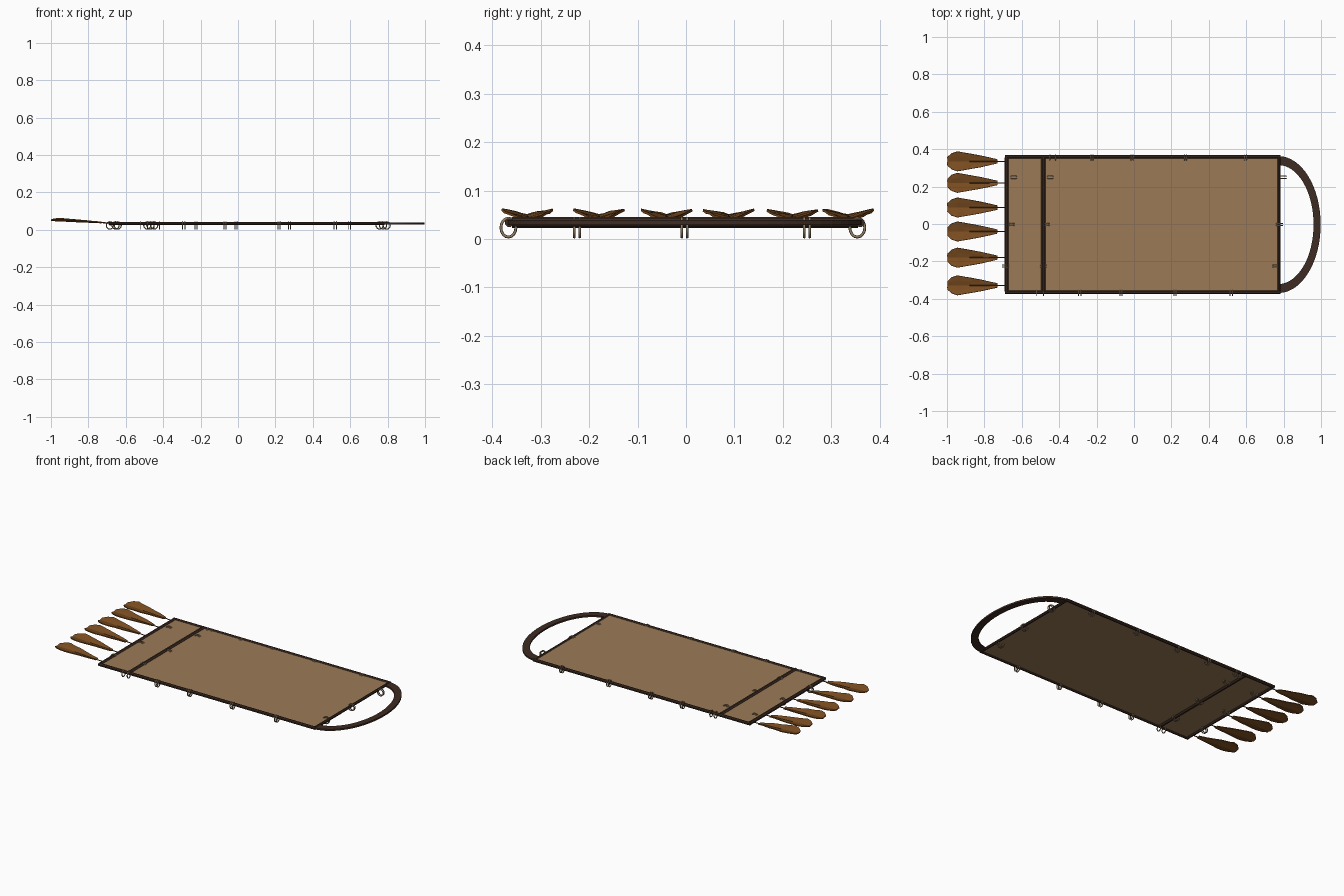
import bpy, bmesh, math, random
from mathutils import Vector, Matrix

if "Cube" in bpy.data.objects:
    bpy.data.objects.remove(bpy.data.objects["Cube"])

random.seed(4)


def mat(name, col):
    m = bpy.data.materials.new(name)
    m.diffuse_color = (*col, 1)
    m.use_nodes = True
    m.node_tree.nodes["Principled BSDF"].inputs["Base Color"].default_value = m.diffuse_color
    return m


HIDE = mat("tan hide", (0.33, 0.195, 0.093))
LEATHER = mat("dark leather", (0.048, 0.025, 0.016))
METAL = mat("dull brass", (0.30, 0.22, 0.13))
FEATHER = mat("rust feather", (0.20, 0.075, 0.015))
QUILL = mat("dark quill", (0.07, 0.035, 0.012))

Z = 0.034  # height of the hide and frame


def add(name, verts, faces, m, smooth=False):
    me = bpy.data.meshes.new(name)
    me.from_pydata(verts, [], faces)
    bm = bmesh.new()
    bm.from_mesh(me)
    bmesh.ops.recalc_face_normals(bm, faces=bm.faces)
    bm.to_mesh(me)
    bm.free()
    me.materials.append(m)
    if smooth:
        me.shade_smooth()
    ob = bpy.data.objects.new(name, me)
    bpy.context.collection.objects.link(ob)
    return ob


def box(name, x0, x1, y0, y1, z0, z1, m):
    v = [(x, y, z) for x in (x0, x1) for y in (y0, y1) for z in (z0, z1)]
    f = [(0, 1, 3, 2), (4, 6, 7, 5), (0, 4, 5, 1), (2, 3, 7, 6), (0, 2, 6, 4), (1, 5, 7, 3)]
    return add(name, v, f, m)


def rod(name, a, b, r, m, n=8):
    a, b = Vector(a), Vector(b)
    q = (b - a).to_track_quat('Z', 'Y')
    v = []
    for p in (a, b):
        for i in range(n):
            t = 2 * math.pi * (i + 0.5) / n
            v.append(p + q @ Vector((r * math.cos(t), r * math.sin(t), 0)))
    f = [(i, (i + 1) % n, n + (i + 1) % n, n + i) for i in range(n)]
    f += [tuple(range(n)), tuple(range(n, 2 * n))]
    return add(name, v, f, m)


def ring(name, c, axis, r=0.003, ra=0.0155, rz=0.0195, n=16, k=6):
    # slightly oval hoop; axis 'x' lies in the yz plane, 'y' in the xz plane
    v, f = [], []
    for i in range(n):
        t = 2 * math.pi * i / n
        for j in range(k):
            s = 2 * math.pi * j / k
            a = (ra + r * math.cos(s)) * math.cos(t)
            z = (rz + r * math.cos(s)) * math.sin(t)
            w = r * math.sin(s)
            off = (w, a, z) if axis == 'x' else (a, w, z)
            v.append([c[d] + off[d] for d in range(3)])
            f.append((i * k + j, i * k + (j + 1) % k,
                      (i + 1) % n * k + (j + 1) % k, (i + 1) % n * k + j))
    return add(name, v, f, METAL, True)


# stretched hide and its frame
box("hide_panel", -0.68, 0.775, -0.363, 0.357, Z - 0.003, Z + 0.003, HIDE)
for name, y in (("front_rail", -0.365), ("back_rail", 0.36)):
    rod(name, (-0.69, y, Z), (0.782, y, Z), 0.0095, LEATHER)
for name, x, r in (("feather_end_bar", -0.682, 0.011), ("divider_bar", -0.485, 0.0125),
                   ("handle_end_bar", 0.776, 0.0085)):
    rod(name, (x, -0.36, Z), (x, 0.355, Z), r, LEATHER)

# curved flat handle, thicker at the ends
N = 32
v, f = [], []
for i in range(N + 1):
    t = -math.pi / 2 + math.pi * i / N
    c, s = math.cos(t), math.sin(t)
    for z in (Z - 0.005, Z + 0.005):
        v.append((0.772 + 0.188 * c, 0.318 * s - 0.003, z))
        v.append((0.772 + 0.226 * c, 0.366 * s - 0.003, z))
    if i < N:
        b = 4 * i
        f += [(b, b + 1, b + 5, b + 4), (b + 2, b + 6, b + 7, b + 3),
              (b, b + 4, b + 6, b + 2), (b + 1, b + 3, b + 7, b + 5)]
f += [(0, 2, 3, 1), (4 * N, 4 * N + 1, 4 * N + 3, 4 * N + 2)]
add("handle", v, f, LEATHER)

# hoops on the long rails: paired hoops, plus two singles by the divider
RZ = 0.0235
for side, y, pairs, singles in (
        ("back", 0.354, (-0.225, -0.01, 0.275, 0.595), (-0.45, -0.42)),
        ("front", -0.367, (-0.29, -0.07, 0.22, 0.52), (-0.52, -0.485))):
    for x in pairs:
        for d in (-0.0055, 0.0055):
            ring(f"{side}_hoop", (x + d, y, RZ), 'x')
    for x in singles:
        ring(f"{side}_hoop", (x, y, RZ), 'x')

# paired hoops on the three cross bars
for y, xs in ((0.25, (-0.643, -0.448, 0.795)), (-0.003, (-0.655, -0.468, 0.775)),
              (-0.225, (-0.685, -0.485, 0.757))):
    for x in xs:
        for d in (-0.0055, 0.0055):
            ring("cross_hoop", (x, y + d, RZ), 'y', ra=0.019)

# feathers: V-shaped vanes with quills
STATIONS = ((-0.73, 0.011, 0.037), (-0.77, 0.020, 0.039), (-0.82, 0.031, 0.041),
            (-0.87, 0.040, 0.043), (-0.91, 0.047, 0.045), (-0.945, 0.053, 0.047),
            (-0.975, 0.043, 0.048), (-0.998, 0.022, 0.049))
for n, yc in enumerate((0.335, 0.22, 0.088, -0.04, -0.18, -0.328)):
    v, f = [], []
    for i, (x, w, z) in enumerate(STATIONS):
        for j in range(-2, 3):
            u = j / 2
            jit = random.uniform(-0.0015, 0.0015) if j else 0
            v.append((x + jit, yc + u * w, z + abs(u) * w * 0.24 + jit))
        if i:
            b = 5 * (i - 1)
            f += [(b + j, b + j + 1, b + j + 6, b + j + 5) for j in range(4)]
    vane = add(f"feather_{n + 1}", v, f, FEATHER)
    sol = vane.modifiers.new("thickness", 'SOLIDIFY')
    sol.thickness, sol.offset = 0.005, 0
    rod(f"quill_{n + 1}", (-0.68, yc, Z + 0.002), (-0.88, yc, 0.0455), 0.003, QUILL, 6)
